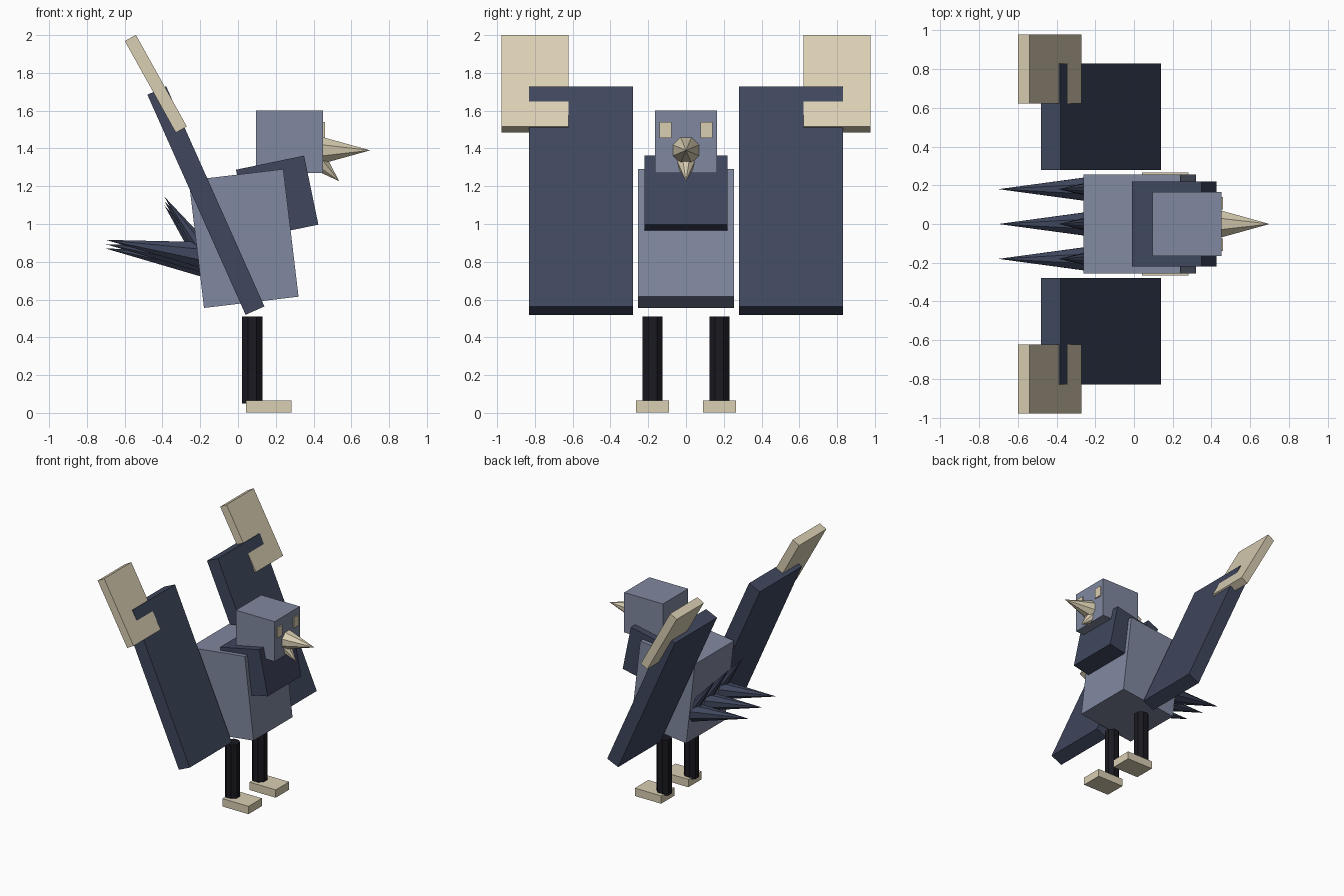
import bpy
from math import radians, pi
from mathutils import Vector

if "Cube" in bpy.data.objects:
    bpy.data.objects.remove(bpy.data.objects["Cube"])


def material(name, r, g, b):
    m = bpy.data.materials.new(name)
    m.diffuse_color = (r, g, b, 1)
    m.use_nodes = True
    m.node_tree.nodes["Principled BSDF"].inputs["Base Color"].default_value = m.diffuse_color
    return m


GREY = material("grey_blue", 0.22, 0.25, 0.35)
NAVY = material("dark_blue", 0.05, 0.063, 0.11)
BLACK = material("near_black", 0.01, 0.01, 0.015)
CREAM = material("cream", 0.70, 0.62, 0.45)


def finish(name, mat):
    ob = bpy.context.object
    ob.name = name
    ob.data.materials.append(mat)
    return ob


def box(name, center, size, mat, tilt=0):
    """Box pitched about y; positive tilt leans the top backwards."""
    bpy.ops.mesh.primitive_cube_add(size=1, location=center,
                                    rotation=(0, -radians(tilt), 0))
    ob = finish(name, mat)
    ob.scale = size
    bpy.ops.object.transform_apply(location=False, rotation=False, scale=True)
    return ob


def spike(name, tip, direction, length, radius, mat):
    """Eight-sided cone whose point sits at tip."""
    d = Vector(direction).normalized()
    bpy.ops.mesh.primitive_cone_add(vertices=8, radius1=radius, radius2=0, depth=length,
                                    location=Vector(tip) - d * length / 2)
    ob = finish(name, mat)
    for v in ob.data.vertices:
        x, y = v.co.x, v.co.y
        c, s = 0.92388, 0.38268
        v.co.x, v.co.y = c * x - s * y, s * x + c * y
    ob.rotation_euler = d.to_track_quat('Z', 'Y').to_euler()
    return ob


# Torso, chest ruff and head
box("body", (0.03, 0, 0.923), (0.504, 0.51, 0.68), GREY, 6.8)
box("chest_ruff", (0.2075, 0, 1.142), (0.368, 0.44, 0.373), NAVY, 11.7)
box("head", (0.2735, 0, 1.435), (0.355, 0.33, 0.33), GREY)

# Beak
spike("upper_beak", (0.70, 0, 1.39), (1, 0, 0), 0.27, 0.081, CREAM)
spike("lower_beak", (0.535, 0, 1.227), (0.72, 0, -0.69), 0.15, 0.056, CREAM)

# Mirrored parts
for side, s in (("left", 1), ("right", -1)):
    box(side + "_eye", (0.445, s * 0.108, 1.498), (0.03, 0.065, 0.085), CREAM)
    box(side + "_wing", (-0.17, s * 0.555, 1.124), (0.109, 0.55, 1.276), NAVY, 24.05)
    box(side + "_wing_tip", (-0.435, s * 0.80, 1.7425), (0.067, 0.355, 0.555), CREAM, 29.1)
    box(side + "_foot", (0.162, s * 0.178, 0.0335), (0.24, 0.175, 0.065), CREAM)
    bpy.ops.mesh.primitive_cylinder_add(vertices=8, radius=0.058, depth=0.46,
                                        location=(0.075, s * 0.177, 0.28),
                                        rotation=(0, 0, pi / 8))
    finish(side + "_leg", BLACK)

# Tail feathers: a long and a short spike in each of three rows
for i, y in enumerate((-0.18, 0, 0.18)):
    drop = 0.023 * i
    spike(f"long_tail_feather_{i + 1}", (-0.70, y, 0.916 - drop), (-1, 0, 0.155), 0.55, 0.079, NAVY)
    spike(f"short_tail_feather_{i + 1}", (-0.39, y, 1.145 - drop), (-0.59, 0, 0.81), 0.43, 0.06, NAVY)
